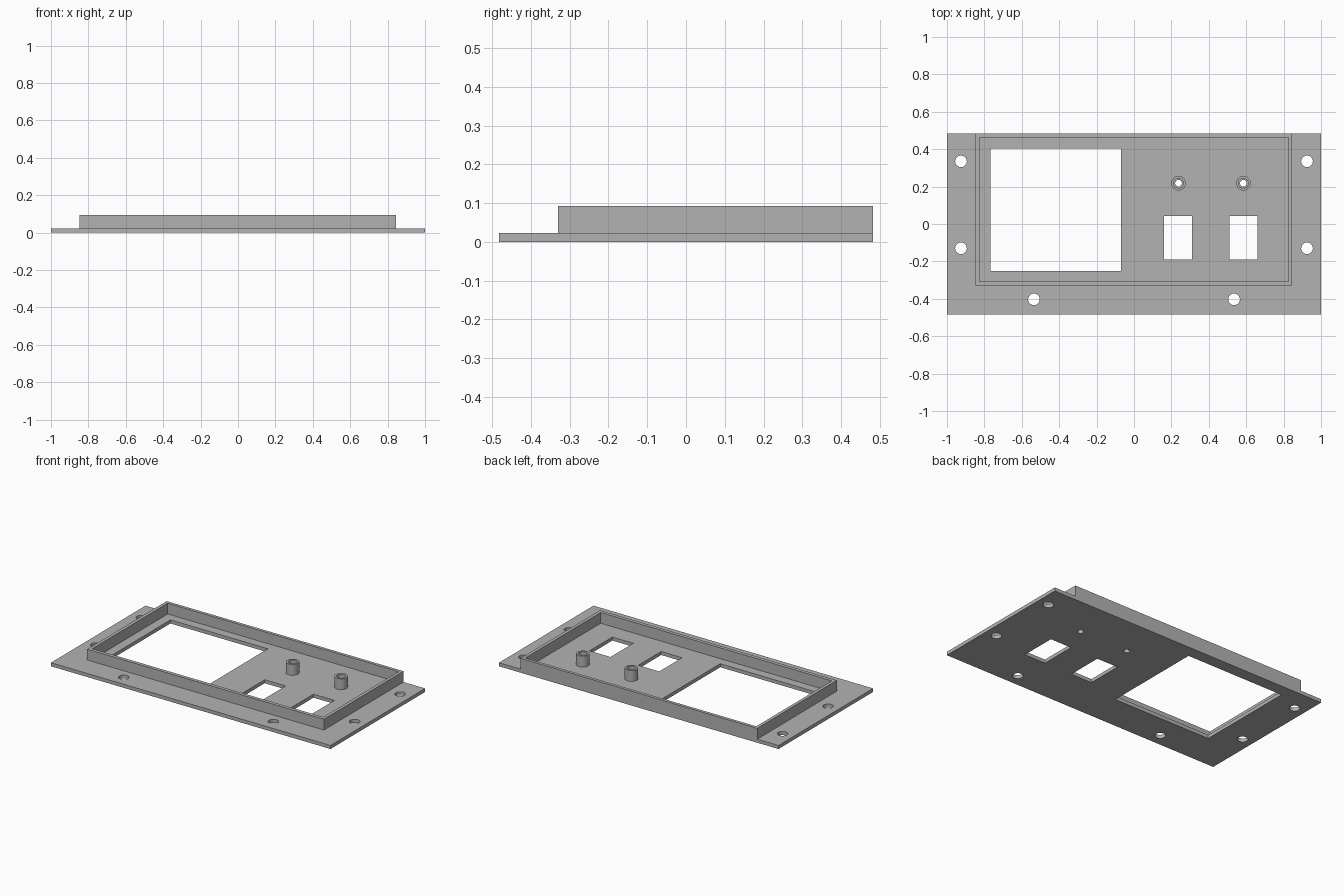
import bpy, bmesh, math

cube = bpy.data.objects.get("Cube")
if cube:
    bpy.data.objects.remove(cube, do_unlink=True)

PLATE_TOP, RIM_TOP = 0.023, 0.093

grey = bpy.data.materials.new("plain_grey")
grey.use_nodes = True
colour = (0.45, 0.45, 0.45, 1)
grey.diffuse_color = colour
grey.node_tree.nodes["Principled BSDF"].inputs["Base Color"].default_value = colour


def rect(x0, x1, y0, y1):
    return [(x0, y0), (x1, y0), (x1, y1), (x0, y1)]


def circle(x, y, r, sides=40):
    angles = [math.tau * i / sides for i in range(sides)]
    return [(x + r * math.cos(a), y + r * math.sin(a)) for a in angles]


def extrude_outline(name, loops, z0, z1):
    """Solid from an outer outline plus hole outlines, between two heights."""
    curve = bpy.data.curves.new(name + "_outline", "CURVE")
    curve.dimensions = "2D"
    curve.fill_mode = "BOTH"
    curve.extrude = (z1 - z0) / 2
    for loop in loops:
        spline = curve.splines.new("POLY")
        spline.points.add(len(loop) - 1)
        for point, (x, y) in zip(spline.points, loop):
            point.co = (x, y, 0, 1)
        spline.use_cyclic_u = True
    temp = bpy.data.objects.new(name + "_outline", curve)
    bpy.context.collection.objects.link(temp)
    bpy.context.view_layer.update()
    mesh = bpy.data.meshes.new_from_object(
        temp.evaluated_get(bpy.context.evaluated_depsgraph_get()))
    bpy.data.objects.remove(temp, do_unlink=True)
    bpy.data.curves.remove(curve)

    # Weld caps to walls and lift to height
    bm = bmesh.new()
    bm.from_mesh(mesh)
    bmesh.ops.remove_doubles(bm, verts=bm.verts, dist=1e-5)
    bmesh.ops.recalc_face_normals(bm, faces=bm.faces)
    bmesh.ops.translate(bm, verts=bm.verts, vec=(0, 0, (z0 + z1) / 2))
    bm.to_mesh(mesh)
    bm.free()

    mesh.name = name
    mesh.materials.clear()
    mesh.materials.append(grey)
    obj = bpy.data.objects.new(name, mesh)
    bpy.context.collection.objects.link(obj)
    bpy.ops.object.select_all(action="DESELECT")
    obj.select_set(True)
    bpy.context.view_layer.objects.active = obj
    bpy.ops.object.shade_smooth_by_angle(angle=math.radians(30))
    return obj


bosses = {"left_boss": (0.585, 0.218), "right_boss": (0.238, 0.218)}

# Base plate with display window, switch slots, screw holes and boss bores
plate = [rect(-1, 1, -0.483, 0.483),
         rect(-0.767, -0.07, -0.25, 0.405)]
plate += [rect(x, x + 0.15, -0.19, 0.043) for x in (0.161, 0.51)]
plate += [circle(x, y, 0.031) for x in (-0.925, 0.925) for y in (-0.13, 0.335)]
plate += [circle(x, -0.403, 0.031) for x in (-0.535, 0.535)]
plate += [circle(x, y, 0.018) for x, y in bosses.values()]
extrude_outline("base_plate", plate, 0, PLATE_TOP)

# Raised rim, flush with the back edge of the plate
extrude_outline("raised_rim",
                [rect(-0.848, 0.846, -0.33, 0.483), rect(-0.827, 0.825, -0.307, 0.463)],
                PLATE_TOP, RIM_TOP)

# Hollow screw bosses
for name, (x, y) in bosses.items():
    extrude_outline(name, [circle(x, y, 0.039), circle(x, y, 0.026)], PLATE_TOP, RIM_TOP)
